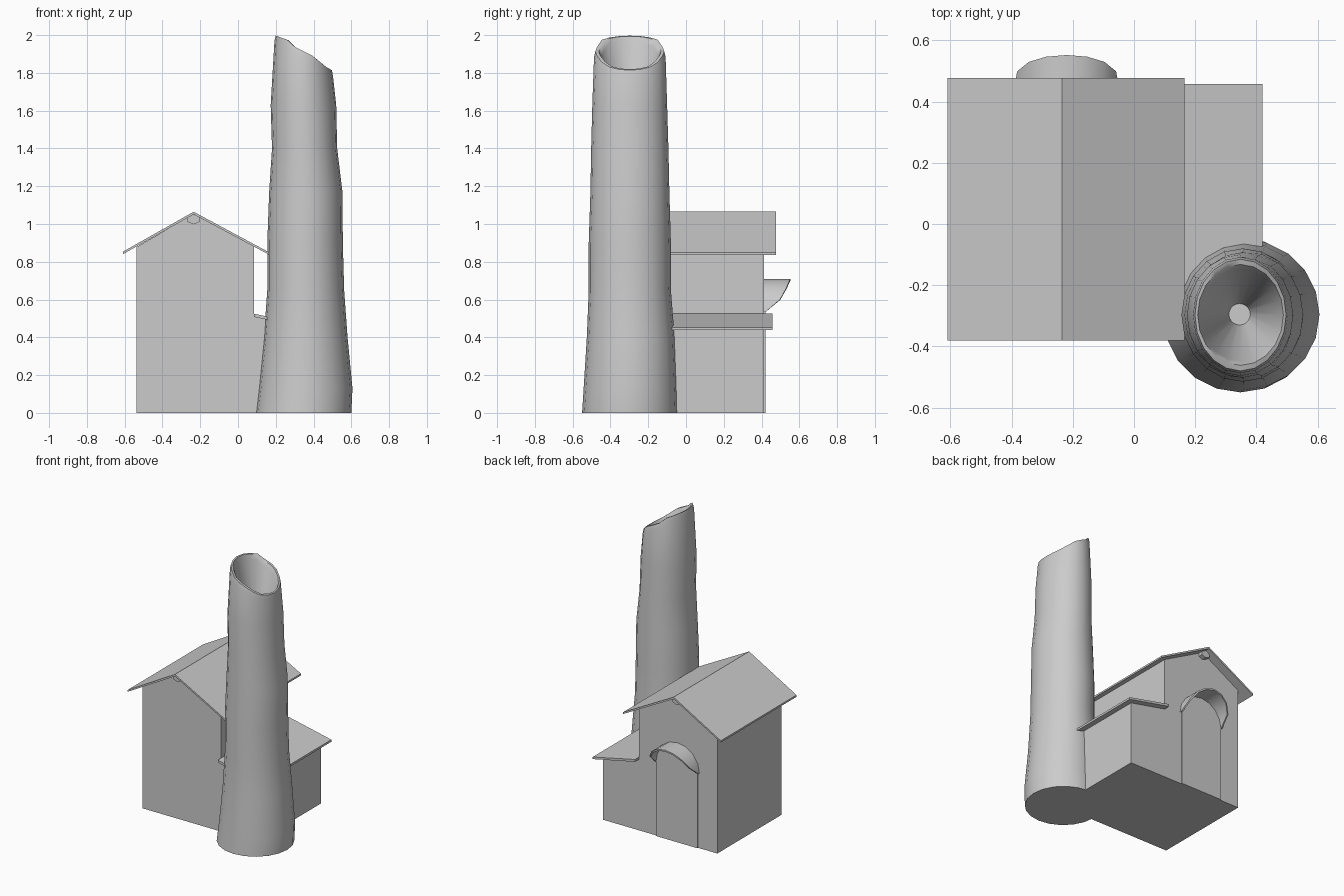
import bpy, math

if "Cube" in bpy.data.objects:
    bpy.data.objects.remove(bpy.data.objects["Cube"])

def make(name, verts, faces, smooth=None):
    me = bpy.data.meshes.new(name)
    me.from_pydata(verts, [], faces)
    ob = bpy.data.objects.new(name, me)
    bpy.context.collection.objects.link(ob)
    bpy.ops.object.select_all(action='DESELECT')
    ob.select_set(True)
    bpy.context.view_layer.objects.active = ob
    bpy.ops.object.mode_set(mode='EDIT')
    bpy.ops.mesh.select_all(action='SELECT')
    bpy.ops.mesh.normals_make_consistent(inside=False)
    bpy.ops.object.mode_set(mode='OBJECT')
    if smooth:
        bpy.ops.object.shade_smooth_by_angle(angle=math.radians(smooth))
    return ob

def prism(name, profile, y0, y1):
    """Extrude an (x, z) outline from y0 to y1."""
    n = len(profile)
    verts = [(x, y, z) for y in (y0, y1) for x, z in profile]
    faces = [list(range(n)), list(range(n, 2 * n))]
    faces += [(i, (i + 1) % n, (i + 1) % n + n, i + n) for i in range(n)]
    return make(name, verts, faces)

def lerp(table, x):
    for (a, u), (b, v) in zip(table, table[1:]):
        if x <= b:
            return u + (v - u) * max(0, (x - a) / (b - a))
    return table[-1][1]

# house body with low side annex
prism("house_walls", [(-0.537, 0), (0.37, 0), (0.37, 0.452), (0.085, 0.512), (0.085, 0.88),
                      (-0.235, 1.053), (-0.537, 0.878)], -0.315, 0.412)

# roofs
prism("main_roof", [(-0.61, 0.853), (-0.235, 1.065), (0.165, 0.85), (0.165, 0.837),
                    (-0.235, 1.051), (-0.61, 0.84)], -0.38, 0.477)
prism("annex_roof", [(0.085, 0.525), (0.42, 0.453), (0.42, 0.438), (0.085, 0.508)], -0.35, 0.457)

# ridge beam
prism("ridge_beam", [(-0.235 + 0.036 * math.cos(math.radians(a)), 1.024 + 0.026 * math.sin(math.radians(a)))
                     for a in range(30, 390, 60)], -0.35, 0.445)

# arched door on the back
CX, CZ = -0.22, 0.535
arch = [(CX + 0.165 * math.cos(i * math.pi / 8), CZ + 0.165 * math.sin(i * math.pi / 8)) for i in range(9)]
prism("arched_door", [(CX + 0.165, 0)] + arch + [(CX - 0.165, 0)], 0.405, 0.42)

# curved canopy over the door, tapering into the wall at both ends
verts, faces = [], []
for i in range(9):
    a = i * math.pi / 8
    s = max(0, math.sin(a))
    y1 = 0.422 + 0.13 * s ** 0.55
    for r, y in ((0.175, 0.41), (0.175, y1), (0.164, y1), (0.164, 0.41)):
        verts.append((CX + r * math.cos(a), y, CZ + r * s))
for i in range(8):
    for k in range(4):
        m = (k + 1) % 4
        faces.append((4 * i + k, 4 * i + m, 4 * i + 4 + m, 4 * i + 4 + k))
faces += [(0, 1, 2, 3), (32, 33, 34, 35)]
make("door_canopy", verts, faces, 30)

# broken chimney: rings of z, x min, x max, y min, y max
N = 20
rings = [(0, .095, .60, -.55, -.045), (.13, .11, .606, -.542, -.05), (.4, .137, .58, -.525, -.06),
         (.65, .155, .562, -.515, -.08), (.9, .155, .555, -.515, -.08), (1.17, .165, .553, -.506, -.088),
         (1.4, .18, .525, -.502, -.093), (1.63, .173, .52, -.496, -.1)]
rim = [(.19, 2.0), (.22, 1.99), (.27, 1.972), (.30, 1.938), (.40, 1.888), (.46, 1.835), (.505, 1.81)]
verts, faces = [], []

def ring(box, z=None, drop=0):
    x0, x1, y0, y1 = box
    for i in range(N):
        a = 2 * math.pi * i / N
        x = (x0 + x1) / 2 + (x1 - x0) / 2 * math.cos(a)
        y = (y0 + y1) / 2 + (y1 - y0) / 2 * math.sin(a)
        verts.append((x, y, lerp(rim, x) - drop if z is None else z))

for r in rings:
    ring(r[1:], r[0])
ring((.193, .503, -.487, -.108), drop=.03)
ring((.199, .497, -.48, -.115))
ring((.208, .488, -.462, -.132))
ring((.216, .48, -.448, -.146), drop=.03)
ring((.31, .38, -.33, -.26), 1.4)
count = len(verts) // N
for j in range(count - 1):
    for i in range(N):
        k = (i + 1) % N
        faces.append((j * N + i, j * N + k, (j + 1) * N + k, (j + 1) * N + i))
faces += [list(range(N)), list(range((count - 1) * N, count * N))]
make("chimney", verts, faces, 50)
